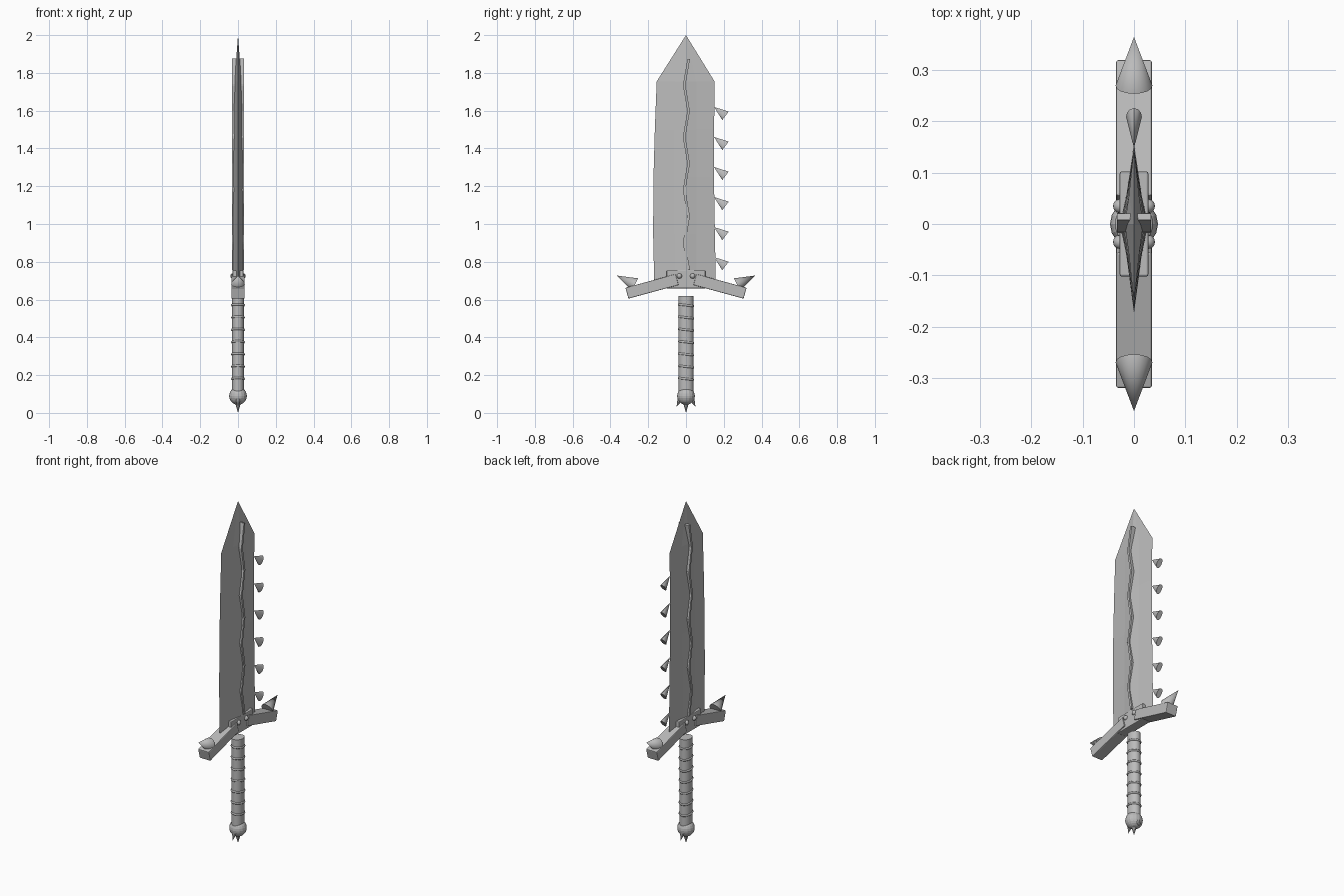
import bpy, bmesh, math
from mathutils import Vector, Matrix

if "Cube" in bpy.data.objects:
    bpy.data.objects.remove(bpy.data.objects["Cube"])

grey = bpy.data.materials.new("steel_grey")
grey.diffuse_color = (0.5, 0.5, 0.5, 1)
grey.use_nodes = True
grey.node_tree.nodes["Principled BSDF"].inputs["Base Color"].default_value = grey.diffuse_color


def finish(name, bm):
    bmesh.ops.recalc_face_normals(bm, faces=bm.faces)
    me = bpy.data.meshes.new(name)
    bm.to_mesh(me)
    bm.free()
    me.materials.append(grey)
    ob = bpy.data.objects.new(name, me)
    bpy.context.collection.objects.link(ob)
    return ob


def smooth(ob, angle=35):
    bpy.ops.object.select_all(action='DESELECT')
    ob.select_set(True)
    bpy.context.view_layer.objects.active = ob
    bpy.ops.object.shade_smooth_by_angle(angle=math.radians(angle))


def box(name, center, size, tilt=0, bevel=0.0):
    bm = bmesh.new()
    bmesh.ops.create_cube(bm, size=1, matrix=Matrix.Diagonal((*size, 1)))
    if bevel:
        bmesh.ops.bevel(bm, geom=bm.edges[:], offset=bevel, segments=2,
                        profile=0.5, affect='EDGES')
    bm.transform(Matrix.Translation(center) @ Matrix.Rotation(tilt, 4, 'X'))
    return finish(name, bm)


def spike(name, base, tip, r, xscale=1.0, n=16):
    base, tip = Vector(base), Vector(tip)
    d = tip - base
    bm = bmesh.new()
    bmesh.ops.create_cone(bm, cap_ends=True, segments=n, radius1=r, radius2=0, depth=d.length)
    # turn within the y-z plane so the local x axis stays on x
    rot = Matrix.Rotation(math.atan2(-d.y, d.z), 4, 'X')
    bm.transform(Matrix.Translation((base + tip) / 2) @ rot @ Matrix.Diagonal((xscale, 1, 1, 1)))
    ob = finish(name, bm)
    smooth(ob, 40)
    return ob


# blade: hollow-ground cross-section lofted up to the point
bm = bmesh.new()
rings = []
for z, left, right, t in [(0.68, -0.168, 0.158, 0.028), (0.95, -0.174, 0.153, 0.027),
                          (1.25, -0.172, 0.148, 0.025), (1.5, -0.165, 0.149, 0.022),
                          (1.755, -0.155, 0.151, 0.018)]:
    half = [(t * 0.55, 0.055), (t, 0.0), (t * 0.55, -0.06)]
    pts = [(0, right)] + half + [(0, left)] + [(-x, y) for x, y in reversed(half)]
    rings.append([bm.verts.new((x, y, z)) for x, y in pts])
for a, b in zip(rings, rings[1:]):
    for i in range(8):
        j = (i + 1) % 8
        bm.faces.new((a[i], a[j], b[j], b[i]))
bm.faces.new(rings[0])
point = bm.verts.new((0, 0, 2.0))
for i in range(8):
    bm.faces.new((rings[-1][i], rings[-1][(i + 1) % 8], point))
finish("blade", bm)

# zigzag vein running through both faces of the blade
zs = [1.87, 1.735, 1.60, 1.46, 1.32, 1.18, 1.04, 0.90, 0.76]
for i, (z1, z0) in enumerate(zip(zs, zs[1:])):
    s = 1 if i % 2 == 0 else -1
    box("vein_segment", (0, 0.002, (z0 + z1) / 2), (0.066, 0.013, z1 - z0 + 0.01),
        tilt=-s * 0.17)

# hooked teeth along the back edge, narrow end on the blade
for i in range(6):
    z = 1.62 - 0.159 * i
    spike("tooth", (0, 0.209, z - 0.047), (0, 0.148, z), 0.028, xscale=0.55, n=12)

# guard: centre block, two drooping arms and their spikes
box("guard_block", (0, 0, 0.707), (0.056, 0.205, 0.095), bevel=0.004)
for s in (1, -1):
    box("guard_arm", (0, s * 0.18, 0.67), (0.07, 0.275, 0.06), tilt=-s * 0.266, bevel=0.004)
    spike("guard_spike", (0, s * 0.27, 0.68), (0, s * 0.365, 0.727), 0.036)
    # round studs on both faces of the centre block
    for x in (0.027, -0.027):
        bm = bmesh.new()
        bmesh.ops.create_uvsphere(bm, u_segments=12, v_segments=8, radius=0.014,
                                  matrix=Matrix.Translation((x, s * 0.035, 0.725)))
        smooth(finish("guard_stud", bm))

# grip: oval shaft
bm = bmesh.new()
bmesh.ops.create_cone(bm, cap_ends=True, segments=20, radius1=1, radius2=1, depth=0.52,
                      matrix=Matrix.Translation((0, 0, 0.36)) @ Matrix.Diagonal((0.032, 0.039, 1, 1)))
smooth(finish("grip", bm))

# grip wrap rings, slightly tilted
for i in range(7):
    bm = bmesh.new()
    n, m = 20, 6
    v = [[bm.verts.new(((0.032 + 0.005 * math.cos(b)) * math.cos(a),
                        (0.039 + 0.005 * math.cos(b)) * math.sin(a),
                        0.006 * math.sin(b)))
          for b in (math.tau * k / m for k in range(m))]
         for a in (math.tau * k / n for k in range(n))]
    for p in range(n):
        for q in range(m):
            bm.faces.new((v[p][q], v[(p + 1) % n][q],
                          v[(p + 1) % n][(q + 1) % m], v[p][(q + 1) % m]))
    bm.transform(Matrix.Translation((0, 0, 0.18 + 0.065 * i)) @ Matrix.Rotation(-0.12, 4, 'X'))
    smooth(finish("grip_ring", bm), 80)

# pommel ball with three small claws underneath
bm = bmesh.new()
bmesh.ops.create_uvsphere(bm, u_segments=16, v_segments=12, radius=0.047,
                          matrix=Matrix.Translation((0, 0, 0.09)))
finish("pommel", bm)
spike("pommel_claw", (0, 0, 0.052), (0, 0, 0.0), 0.015, n=8)
for s in (1, -1):
    spike("pommel_claw", (0, s * 0.032, 0.072), (0, s * 0.05, 0.032), 0.014, n=8)
